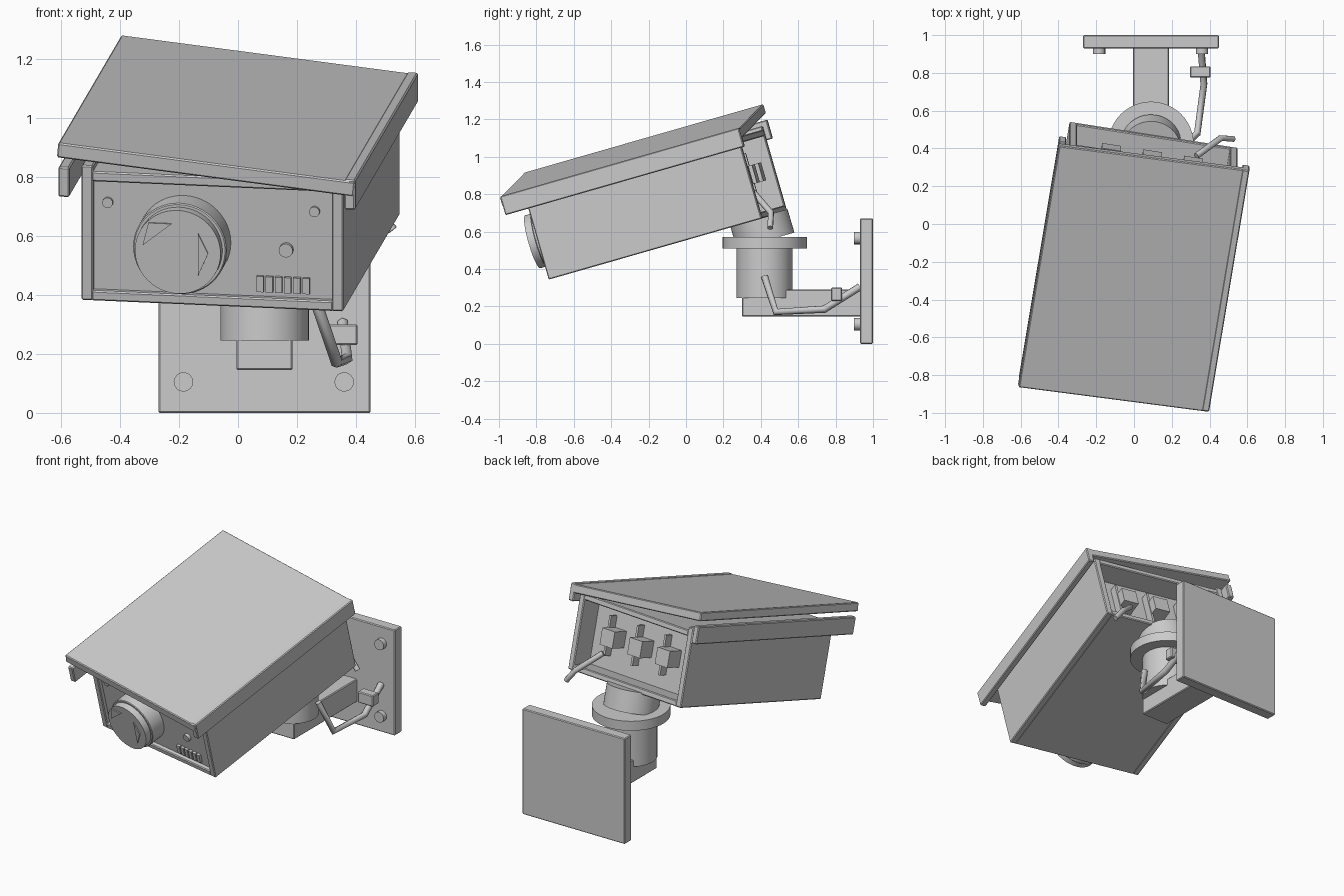
import bpy, bmesh, math
from mathutils import Matrix, Vector

if "Cube" in bpy.data.objects:
    bpy.data.objects.remove(bpy.data.objects["Cube"])

WORLD = Matrix.Identity(4)
# Tilted frame of the camera head, with its origin on the swivel joint
HEAD = (Matrix.Translation((0.09, 0.42, 0.57))
        @ Matrix.Rotation(math.radians(16), 4, 'X')
        @ Matrix.Rotation(math.radians(-9.15), 4, 'Z'))
ALONG_Y = Matrix.Rotation(math.radians(90), 4, 'X')


def add_object(name, bm, matrix, bevel=0.0, smooth=False):
    mesh = bpy.data.meshes.new(name)
    bm.to_mesh(mesh)
    bm.free()
    ob = bpy.data.objects.new(name, mesh)
    bpy.context.collection.objects.link(ob)
    ob.matrix_world = matrix
    if bevel:
        mod = ob.modifiers.new("bevel", 'BEVEL')
        mod.width = bevel
        mod.segments = 1
    if smooth:
        bpy.ops.object.select_all(action='DESELECT')
        ob.select_set(True)
        bpy.context.view_layer.objects.active = ob
        bpy.ops.object.shade_smooth_by_angle(angle=math.radians(35))
    return ob


def box(name, x, y, z, frame=WORLD, bevel=0.005):
    """Box from (min, max) ranges on each axis of the frame."""
    bm = bmesh.new()
    bmesh.ops.create_cube(bm, size=1)
    size = [r[1] - r[0] for r in (x, y, z)]
    mid = [(r[0] + r[1]) / 2 for r in (x, y, z)]
    bmesh.ops.scale(bm, vec=size, verts=bm.verts)
    bmesh.ops.translate(bm, vec=mid, verts=bm.verts)
    return add_object(name, bm, frame, bevel)


def cylinder(name, centre, radius, depth, frame=WORLD, turn=WORLD, sides=48, bevel=0.0, top=None):
    bm = bmesh.new()
    bmesh.ops.create_cone(bm, cap_ends=True, segments=sides, radius1=radius,
                          radius2=radius if top is None else top, depth=depth)
    return add_object(name, bm, frame @ Matrix.Translation(centre) @ turn, bevel, sides > 8)


def cable(name, points, radius):
    curve = bpy.data.curves.new(name, 'CURVE')
    curve.dimensions = '3D'
    curve.bevel_depth = radius
    curve.bevel_resolution = 1
    curve.use_fill_caps = True
    spline = curve.splines.new('POLY')
    spline.points.add(len(points) - 1)
    for p, co in zip(spline.points, points):
        p.co = (*co, 1)
    ob = bpy.data.objects.new(name, curve)
    bpy.context.collection.objects.link(ob)


# Wall mount: plate, bolts and arm
box("wall_plate", (-0.27, 0.45), (0.93, 1.0), (0.0, 0.67))
for i, x in enumerate((-0.185, 0.36)):
    for j, z in enumerate((0.105, 0.565)):
        cylinder(f"wall_bolt_{i}{j}", (x, 0.917, z), 0.033, 0.035, turn=ALONG_Y, sides=16)
box("mount_arm", (-0.005, 0.185), (0.30, 0.94), (0.145, 0.29))

# Swivel joint
cylinder("swivel_post", (0.09, 0.42, 0.38), 0.15, 0.27)
cylinder("swivel_collar", (0.09, 0.422, 0.54), 0.226, 0.06)
cylinder("tilt_joint", (0, 0, 0.045), 0.16, 0.13, HEAD)

# Housing shell, open at both ends
FRONT, REAR = -1.115, 0.085
for side, s in (("left", -1), ("right", 1)):
    box(f"housing_{side}_wall", sorted((s * 0.41, s * 0.45)), (FRONT, REAR), (0.10, 0.575), HEAD)
    box(f"hood_{side}_flange", sorted((s * 0.472, s * 0.51)), (-1.234, 0.11), (0.495, 0.60), HEAD)
box("housing_floor", (-0.415, 0.415), (FRONT, REAR), (0.10, 0.135), HEAD)
box("housing_ceiling", (-0.415, 0.415), (FRONT, REAR), (0.52, 0.555), HEAD)
box("front_panel", (-0.415, 0.415), (-1.09, -1.05), (0.13, 0.525), HEAD, 0)
box("rear_panel", (-0.415, 0.415), (-0.09, -0.05), (0.13, 0.525), HEAD, 0)

# Hood plate, knocked a few degrees askew
ASKEW = HEAD @ Matrix.Translation((0, 0, 0.64)) @ Matrix.Rotation(math.radians(5.15), 4, 'Y')
box("hood_plate", (-0.512, 0.512), (-1.237, 0.11), (-0.052, 0.0), ASKEW)

# Lens barrel with cracked glass shards
LX, LZ = -0.10, 0.318
cylinder("lens_barrel", (LX, -1.13, LZ), 0.16, 0.12, HEAD, ALONG_Y, bevel=0.004)
cylinder("lens_rim", (LX, -1.205, LZ), 0.147, 0.05, HEAD, ALONG_Y)
for i, outline in enumerate((((-0.12, 0.02), (-0.02, 0.10), (-0.10, 0.10)),
                             ((0.07, -0.08), (0.105, 0.0), (0.07, 0.07)))):
    bm = bmesh.new()
    face = bm.faces.new([bm.verts.new((LX + x, -1.225, LZ + z)) for x, z in outline])
    ext = bmesh.ops.extrude_face_region(bm, geom=[face])
    verts = [v for v in ext["geom"] if isinstance(v, bmesh.types.BMVert)]
    bmesh.ops.translate(bm, vec=(0, -0.012, 0), verts=verts)
    bmesh.ops.recalc_face_normals(bm, faces=bm.faces)
    add_object(f"glass_shard_{i}", bm, HEAD)

# Front details: screws, indicator light and vent ribs
for i, x in enumerate((-0.362, 0.348)):
    cylinder(f"front_screw_{i}", (x, -1.092, 0.443), 0.018, 0.02, HEAD, ALONG_Y, 16)
cylinder("indicator_light", (0.251, -1.095, 0.304), 0.024, 0.025, HEAD, ALONG_Y, 16)
for i in range(6):
    x = 0.162 + i * 0.0316
    box(f"vent_rib_{i}", (x - 0.012, x + 0.012), (-1.105, -1.08), (0.153, 0.208), HEAD, 0)

# Rear connectors, each a block beside a thin fin
for i, x in enumerate((-0.22, 0.0, 0.22)):
    box(f"connector_block_{i}", (x - 0.05, x + 0.05), (-0.06, 0.05), (0.29, 0.39), HEAD, 0)
    box(f"connector_fin_{i}", (x + 0.04, x + 0.055), (-0.06, 0.0), (0.22, 0.46), HEAD, 0)

# Cables and the clip holding the lower one
cable("rear_cable", [(0.33, 0.36, 0.81), (0.46, 0.455, 0.70), (0.525, 0.45, 0.62)], 0.017)
cable("lower_cable", [(0.27, 0.42, 0.36), (0.335, 0.48, 0.17),
                      (0.37, 0.74, 0.185), (0.355, 0.93, 0.305)], 0.02)
box("cable_clip", (0.297, 0.405), (0.775, 0.835), (0.23, 0.30))
